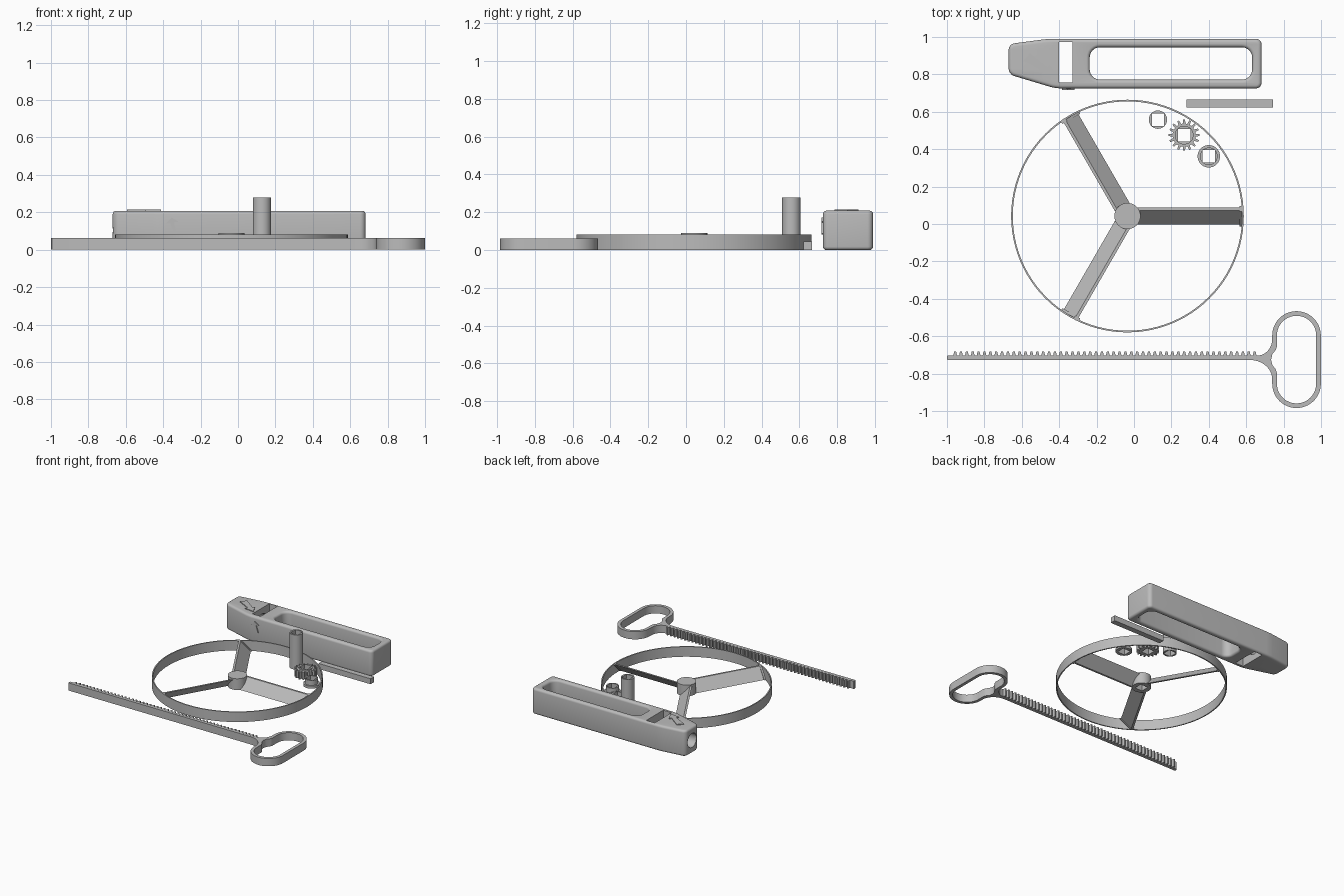
import bpy, bmesh, math
from mathutils import Matrix, Vector

if "Cube" in bpy.data.objects:
    bpy.data.objects.remove(bpy.data.objects["Cube"])

grey = bpy.data.materials.new("plain grey")
grey.diffuse_color = (0.5, 0.5, 0.5, 1)
grey.use_nodes = True
grey.node_tree.nodes["Principled BSDF"].inputs["Base Color"].default_value = grey.diffuse_color


def arc(cx, cy, r, a0, a1, n=24):
    return [(cx + r * math.cos(math.radians(a0 + (a1 - a0) * i / n)),
             cy + r * math.sin(math.radians(a0 + (a1 - a0) * i / n))) for i in range(n + 1)]


def circle(cx, cy, r, n=48):
    return arc(cx, cy, r, 0, 360, n)[:-1]


def rect(x0, y0, x1, y1):
    return [(x0, y0), (x1, y0), (x1, y1), (x0, y1)]


def square(cx, cy, s=0.066):
    return rect(cx - s / 2, cy - s / 2, cx + s / 2, cy + s / 2)


def rounded(pts, r, n=6):
    """Replace each corner of a polygon with a soft curve."""
    out = []
    for i, p in enumerate(pts):
        p, a, b = Vector(p), Vector(pts[i - 1]), Vector(pts[(i + 1) % len(pts)])
        s, e = p + (a - p).normalized() * r, p + (b - p).normalized() * r
        for k in range(n + 1):
            t = k / n
            # weighted quadratic, close to a circular corner
            w = [(1 - t) ** 2, 1.414 * t * (1 - t), t * t]
            out.append(tuple((s * w[0] + p * w[1] + e * w[2]) / sum(w)))
    return out


def prism(name, loops, z0, z1, matrix=None, bevel=0.0):
    """Extrude an outline (with optional holes) from z0 to z1."""
    cu = bpy.data.curves.new(name, 'CURVE')
    cu.dimensions, cu.fill_mode = '2D', 'BOTH'
    cu.extrude = (z1 - z0) / 2 - bevel
    cu.bevel_depth, cu.bevel_resolution, cu.offset = bevel, 3, -bevel
    for loop in loops:
        sp = cu.splines.new('POLY')
        sp.points.add(len(loop) - 1)
        for pt, (x, y) in zip(sp.points, loop):
            pt.co = (x, y, 0, 1)
        sp.use_cyclic_u = True
    tmp = bpy.data.objects.new(name + "_outline", cu)
    bpy.context.collection.objects.link(tmp)
    deps = bpy.context.evaluated_depsgraph_get()
    me = bpy.data.meshes.new_from_object(tmp.evaluated_get(deps))
    bpy.data.objects.remove(tmp)
    bm = bmesh.new()
    bm.from_mesh(me)
    bmesh.ops.remove_doubles(bm, verts=bm.verts, dist=0.00005)
    bmesh.ops.recalc_face_normals(bm, faces=bm.faces)
    bmesh.ops.translate(bm, verts=bm.verts, vec=(0, 0, (z0 + z1) / 2))
    if matrix:
        bm.transform(matrix)
    bm.to_mesh(me)
    bm.free()
    me.materials.clear()
    me.materials.append(grey)
    ob = bpy.data.objects.new(name, me)
    bpy.context.collection.objects.link(ob)
    smooth(ob)
    return ob


def smooth(ob):
    bpy.ops.object.select_all(action='DESELECT')
    ob.select_set(True)
    bpy.context.view_layer.objects.active = ob
    bpy.ops.object.shade_smooth_by_angle(angle=math.radians(35))


def cut(ob, cutter):
    m = ob.modifiers.new("cut", 'BOOLEAN')
    m.operation, m.solver, m.object = 'DIFFERENCE', 'EXACT', cutter
    bpy.context.view_layer.objects.active = ob
    bpy.ops.object.modifier_apply(modifier=m.name)
    bpy.data.objects.remove(cutter)


# axis swaps: profile in YZ extruded along X, profile in XZ extruded along -Y
TO_X = Matrix(((0, 0, 1, 0), (1, 0, 0, 0), (0, 1, 0, 0), (0, 0, 0, 1)))
TO_FRONT = Matrix(((1, 0, 0, 0), (0, 0, -1, 0), (0, 1, 0, 0), (0, 0, 0, 1)))

# launcher grip with long finger slot, cross slot and end bore
body = rounded([(-0.67, 0.80), (-0.42, 0.725), (0.682, 0.725), (0.682, 0.99),
                (-0.46, 0.99), (-0.67, 0.962)], 0.03)
slot = rounded(rect(-0.237, 0.772, 0.632, 0.945), 0.055)
grip = prism("launcher_grip", [body, slot], 0, 0.208, bevel=0.018)
cut(grip, prism("cross_slot_cutter", [rect(-0.402, 0.757, -0.328, 0.972)], -0.1, 0.4))
cut(grip, prism("bore_cutter", [circle(0.88, 0.104, 0.056)], -0.8, -0.37, TO_X))
smooth(grip)

# raised arrows on the grip
prism("top_arrow", [[(-0.594, 0.872), (-0.556, 0.912), (-0.463, 0.842), (-0.449, 0.856),
                     (-0.412, 0.786), (-0.497, 0.797), (-0.484, 0.815)]], 0.204, 0.214)
prism("front_arrow", [[(-0.343, 0.083), (-0.325, 0.088), (-0.343, 0.146), (-0.318, 0.150),
                       (-0.355, 0.172), (-0.386, 0.139), (-0.362, 0.141)]],
      -0.73, -0.717, TO_FRONT)

# flying disc: thin rim, hub with blind socket, three tilted blades
CX, CY, R = -0.035, 0.0425, 0.622
prism("disc_rim", [circle(CX, CY, R, 96), circle(CX, CY, R - 0.009, 96)], 0, 0.081)
prism("disc_hub", [circle(CX, CY, 0.07), square(CX, CY)], 0, 0.07)
prism("disc_hub_cap", [circle(CX, CY, 0.07)], 0.07, 0.09)
for i in range(3):
    turn = Matrix.Translation((CX, CY, 0)) @ Matrix.Rotation(math.radians(120 * i), 4, 'Z')
    prism("disc_blade", [[(-0.045, 0), (-0.03, 0), (0.045, 0.08), (0.03, 0.08)]],
          0.055, R - 0.005, turn @ TO_X)
    # flared joint where the blade meets the rim
    prism("blade_root", [[(-0.055, 0), (-0.025, 0), (0.055, 0.08), (0.025, 0.08)]],
          R - 0.022, R - 0.007, turn @ TO_X)

# square drive rod
prism("drive_rod", [rect(0.28, 0.622, 0.742, 0.666)], 0, 0.044)

# tall sleeve
prism("tall_sleeve", [circle(0.128, 0.558, 0.049), square(0.128, 0.558)], 0, 0.278)

# pinion gear with raised collar
GX, GY, TEETH = 0.268, 0.475, 16
gear = []
for i in range(TEETH):
    for f, r in ((-0.30, 0.062), (-0.15, 0.083), (0.15, 0.083), (0.30, 0.062)):
        a = math.tau * (i + f) / TEETH
        gear.append((GX + r * math.cos(a), GY + r * math.sin(a)))
prism("pinion_gear", [gear, square(GX, GY)], 0, 0.06)
prism("pinion_collar", [circle(GX, GY, 0.05), square(GX, GY)], 0.06, 0.07)

# flanged bushing
prism("bushing_flange", [circle(0.4, 0.362, 0.06), square(0.4, 0.362)], 0, 0.02)
prism("bushing_sleeve", [circle(0.4, 0.362, 0.047), square(0.4, 0.362)], 0.02, 0.06)

# toothed pull strip with flared neck and finger loop
HX, LO, HI = 0.869, -0.854, -0.596
strip = [(-0.995, -0.727), (0.62, -0.727)]
strip += [(0.62 + 0.119 * math.sin(t), -0.83 + 0.103 * math.cos(t))
          for t in (math.pi / 2 * k / 10 for k in range(1, 11))]
strip += arc(HX, LO, 0.13, 180, 360) + arc(HX, HI, 0.13, 0, 180)
strip += [(0.66 + 0.079 * math.cos(t), -0.615 - 0.088 * math.sin(t))
          for t in (math.pi / 2 * k / 10 for k in range(1, 11))]
PITCH = 0.0314
for i in range(52):
    x = 0.645 - PITCH * i
    strip += [(x + 0.010, -0.703), (x + 0.005, -0.681), (x - 0.005, -0.681), (x - 0.010, -0.703)]
strip += [(-0.995, -0.703), (-1.0, -0.708), (-1.0, -0.722)]
loop = arc(HX, LO, 0.105, 180, 360) + arc(HX, HI, 0.105, 0, 180)
loop += [(0.764, -0.655), (0.757, -0.675), (0.74, -0.695), (0.733, -0.725),
         (0.74, -0.755), (0.757, -0.775), (0.764, -0.795)]
prism("pull_strip", [strip, loop], 0, 0.062)
